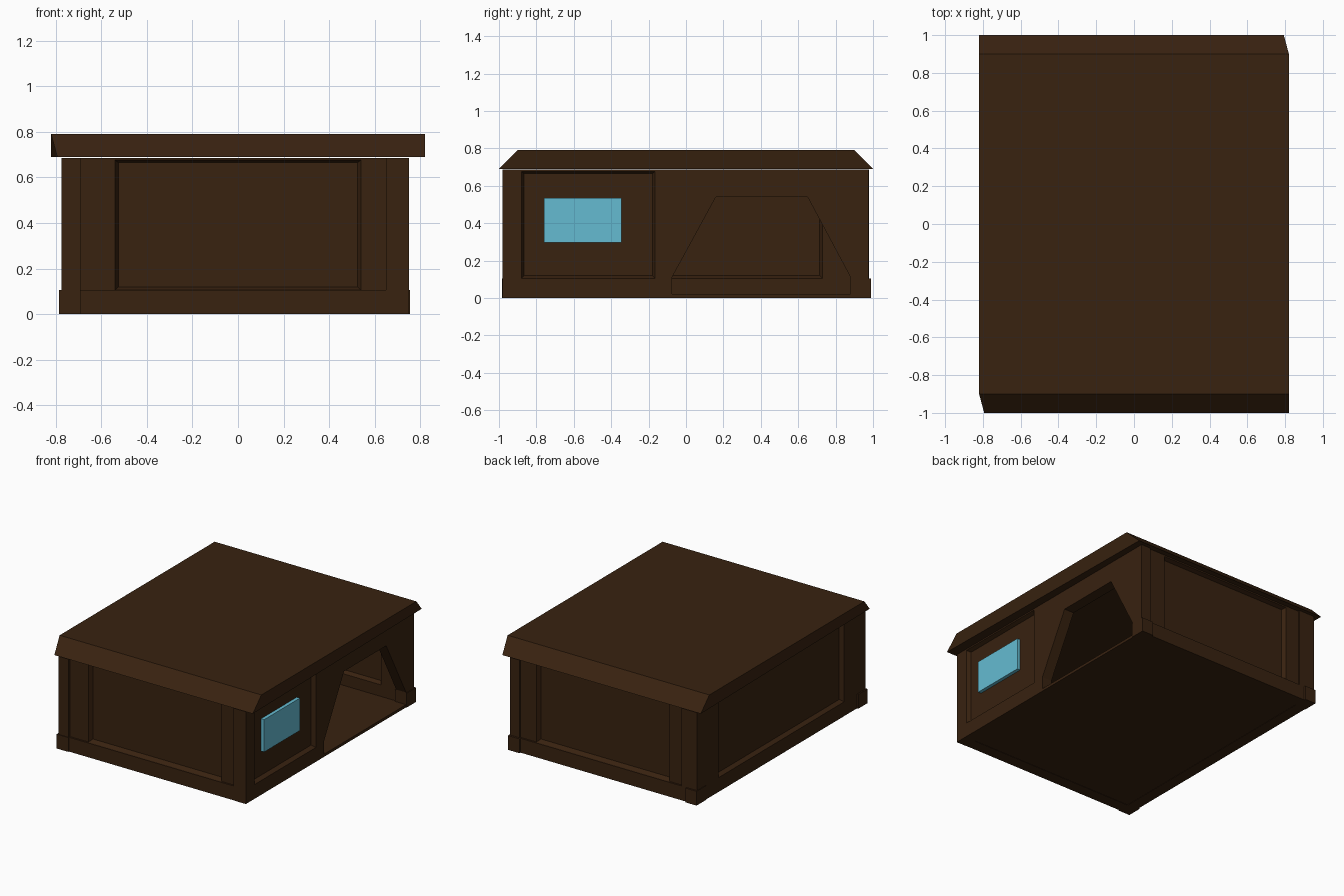
import bpy, bmesh
from math import pi
from mathutils import Matrix

if "Cube" in bpy.data.objects:
    bpy.data.objects.remove(bpy.data.objects["Cube"])


def material(name, color):
    m = bpy.data.materials.new(name)
    m.diffuse_color = color
    m.use_nodes = True
    m.node_tree.nodes["Principled BSDF"].inputs["Base Color"].default_value = m.diffuse_color
    return m


WOOD = material("dark_wood", (0.04, 0.016, 0.005, 1))
GLASS = material("blue_glass", (0.13, 0.50, 0.64, 1))


def obj(name, bm, mat=WOOD):
    bmesh.ops.recalc_face_normals(bm, faces=bm.faces[:])
    me = bpy.data.meshes.new(name)
    bm.to_mesh(me)
    bm.free()
    me.materials.append(mat)
    o = bpy.data.objects.new(name, me)
    bpy.context.collection.objects.link(o)
    return o


def box(name, x, y, z, mat=WOOD):
    bm = bmesh.new()
    bmesh.ops.create_cube(bm, size=1)
    for v in bm.verts:
        v.co = [(a + b) / 2 + c * (b - a) for (a, b), c in zip((x, y, z), v.co)]
    return obj(name, bm, mat)


def prism(name, near, far, x0, x1, mat=WOOD):
    """Joins a (y, z) outline at x0 to a matching outline at x1."""
    bm = bmesh.new()
    a = [bm.verts.new((x0, *p)) for p in near]
    b = [bm.verts.new((x1, *p)) for p in far]
    bm.faces.new(a)
    bm.faces.new(b)
    n = len(a)
    for i in range(n):
        bm.faces.new((a[i], a[(i + 1) % n], b[(i + 1) % n], b[i]))
    return obj(name, bm, mat)


def rect(a, b, c, d):
    return [(a, c), (b, c), (b, d), (a, d)]


def cut(o, cutter):
    m = o.modifiers.new("cut", 'BOOLEAN')
    m.operation = 'DIFFERENCE'
    m.solver = 'EXACT'
    m.object = cutter
    cutter.hide_render = True
    cutter.hide_set(True)


def recess(wall, x_out, x_in, a, b):
    """Cuts a tapered panel recess into each face of a wall lying across x."""
    s = 1 if x_out > x_in else -1
    e, t = 0.02, 0.015
    for face, d in ((x_out, s), (x_in, -s)):
        # taper is extended past the face so the rim size is exact
        g = t * e / 0.03
        big = rect(a - g, b + g, 0.105 - g, 0.68 + min(g, 0.003))
        small = rect(a + t, b - t, 0.105 + t, 0.68 - t)
        cut(wall, prism("panel_cutter", big, small, face + d * e, face - d * 0.03))


# side walls
left = box("left_wall", (-0.775, -0.69), (-0.98, 0.975), (0, 0.686))
recess(left, -0.775, -0.69, -0.73, 0.73)

right = box("right_wall", (0.67, 0.75), (-0.98, 0.975), (0, 0.686))
recess(right, 0.75, 0.67, -0.88, -0.165)
door = [(-0.075, 0.02), (-0.075, 0.11), (0.16, 0.54), (0.65, 0.54), (0.88, 0.11), (0.88, 0.02)]
cut(right, prism("door_cutter", door, door, 0.6, 0.8))

# window
box("window", (0.70, 0.745), (-0.76, -0.345), (0.297, 0.535), GLASS)

# end walls, the back being the front turned half way round
for name, turn in (("front", 0), ("back", pi)):
    rot = Matrix.Rotation(turn, 4, 'Z')
    end = 0.75 if turn == 0 else 0.775
    start = -0.69 if turn == 0 else -0.67
    # modelled across x, then swung a quarter turn onto the end
    w = box(name + "_wall", (-0.965, -0.89), (-end + 0.01, -start), (0, 0.686))
    recess(w, -0.965, -0.89, -0.54, 0.54)
    for o in [w] + [m.object for m in w.modifiers]:
        o.data.transform(rot @ Matrix.Rotation(pi / 2, 4, 'Z'))
    for part in (
        box(name + "_base", (start, end), (-0.978, -0.95), (0, 0.105)),
        box(name + "_corner_post", (0.65, end), (-0.978, -0.90), (0, 0.686)),
    ):
        part.data.transform(rot)

# corner foot blocks
box("front_left_foot", (-0.785, -0.69), (-0.985, -0.88), (0, 0.105))
box("back_left_foot", (-0.779, -0.69), (0.88, 0.99), (0, 0.105))
box("back_right_foot", (0.66, 0.755), (0.88, 0.99), (0, 0.105))

# floor
box("floor", (-0.76, 0.749), (-0.97, 0.97), (0.002, 0.02))

# roof with sloping ends and two clipped corners
profile = [(-1, 0.69), (1, 0.69), (0.9, 0.79), (-0.9, 0.79)]
roof = prism("roof", profile, profile, -0.82, 0.82)
for v in roof.data.vertices:
    if abs(v.co.y) > 0.95 and v.co.x * v.co.y > 0:
        v.co.x *= 0.967
